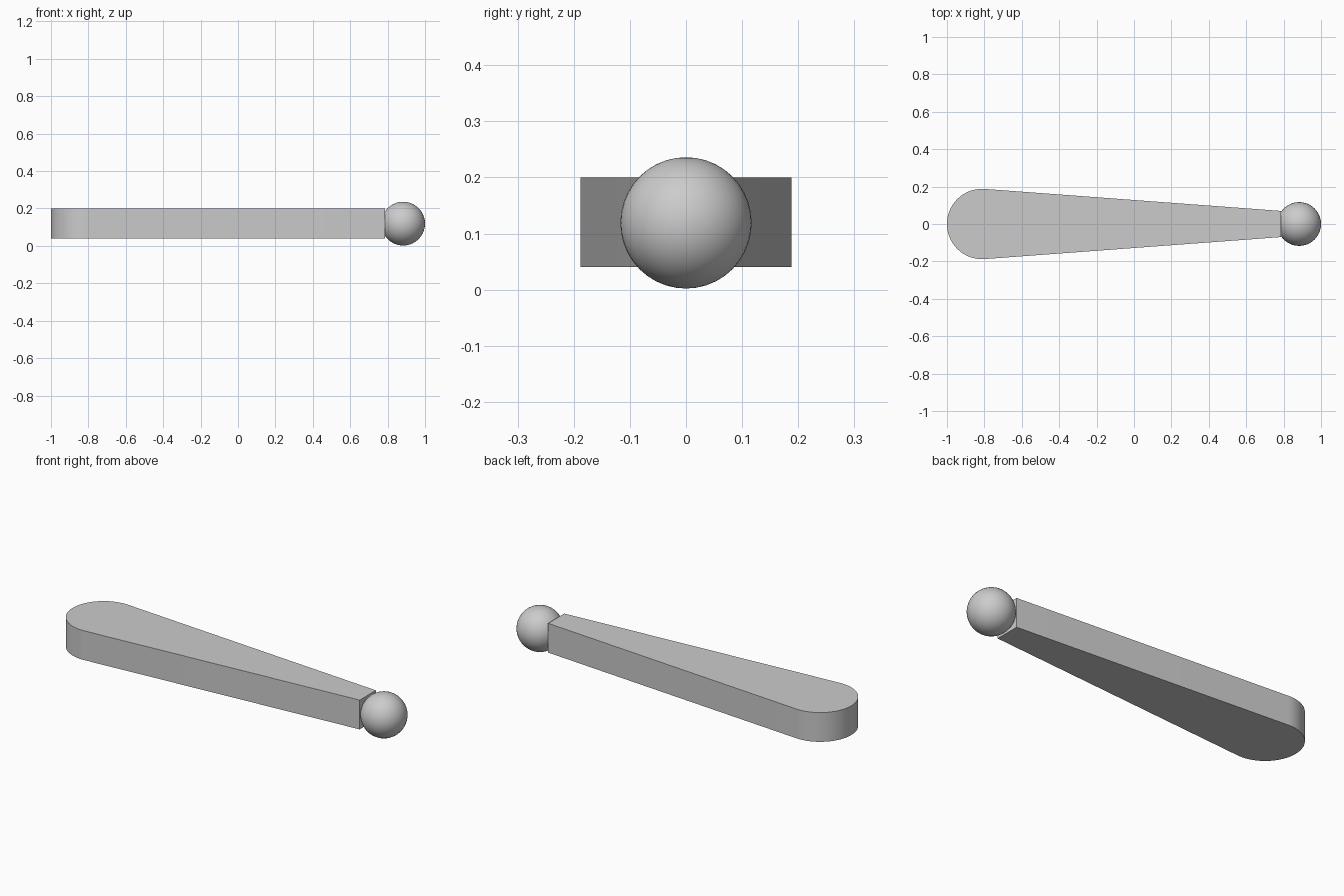
import bpy, bmesh, math

cube = bpy.data.objects.get("Cube")
if cube:
    bpy.data.objects.remove(cube, do_unlink=True)

# Single plain grey for the whole model
grey = bpy.data.materials.new("plain_grey")
grey.use_nodes = True
colour = (0.6, 0.6, 0.6, 1)
grey.diffuse_color = colour
grey.node_tree.nodes["Principled BSDF"].inputs["Base Color"].default_value = colour


def add_part(name, bm, sharp_angle):
    bmesh.ops.recalc_face_normals(bm, faces=bm.faces)
    mesh = bpy.data.meshes.new(name)
    bm.to_mesh(mesh)
    bm.free()
    mesh.materials.append(grey)
    obj = bpy.data.objects.new(name, mesh)
    bpy.context.collection.objects.link(obj)
    bpy.ops.object.select_all(action="DESELECT")
    obj.select_set(True)
    bpy.context.view_layer.objects.active = obj
    bpy.ops.object.shade_smooth_by_angle(angle=math.radians(sharp_angle))
    return obj


# Tapered arm: round wide end, straight flanks tangent to it, flat narrow end
bottom, top = 0.04, 0.2
radius = 0.188
centre_x = radius - 1
tip_x, tip_half = 0.785, 0.07
taper = math.atan((radius - tip_half) / (tip_x - centre_x))
start, end = math.pi / 2 - taper, 1.5 * math.pi + taper
steps = 40
outline = [(tip_x, tip_half)]
for i in range(steps + 1):
    a = start + (end - start) * i / steps
    outline.append((centre_x + radius * math.cos(a), radius * math.sin(a)))
outline.append((tip_x, -tip_half))

bm = bmesh.new()
base = bm.faces.new([bm.verts.new((x, y, bottom)) for x, y in outline])
cap = bmesh.ops.extrude_face_region(bm, geom=[base], use_keep_orig=True)
moved = [v for v in cap["geom"] if isinstance(v, bmesh.types.BMVert)]
bmesh.ops.translate(bm, verts=moved, vec=(0, 0, top - bottom))
add_part("tapered_arm", bm, 30)

# Ball knob at the narrow end
ball_radius = 0.117
bm = bmesh.new()
bmesh.ops.create_uvsphere(bm, u_segments=40, v_segments=20, radius=ball_radius)
bmesh.ops.translate(bm, verts=bm.verts, vec=(1 - ball_radius, 0, 0.119))
add_part("ball_knob", bm, 60)
